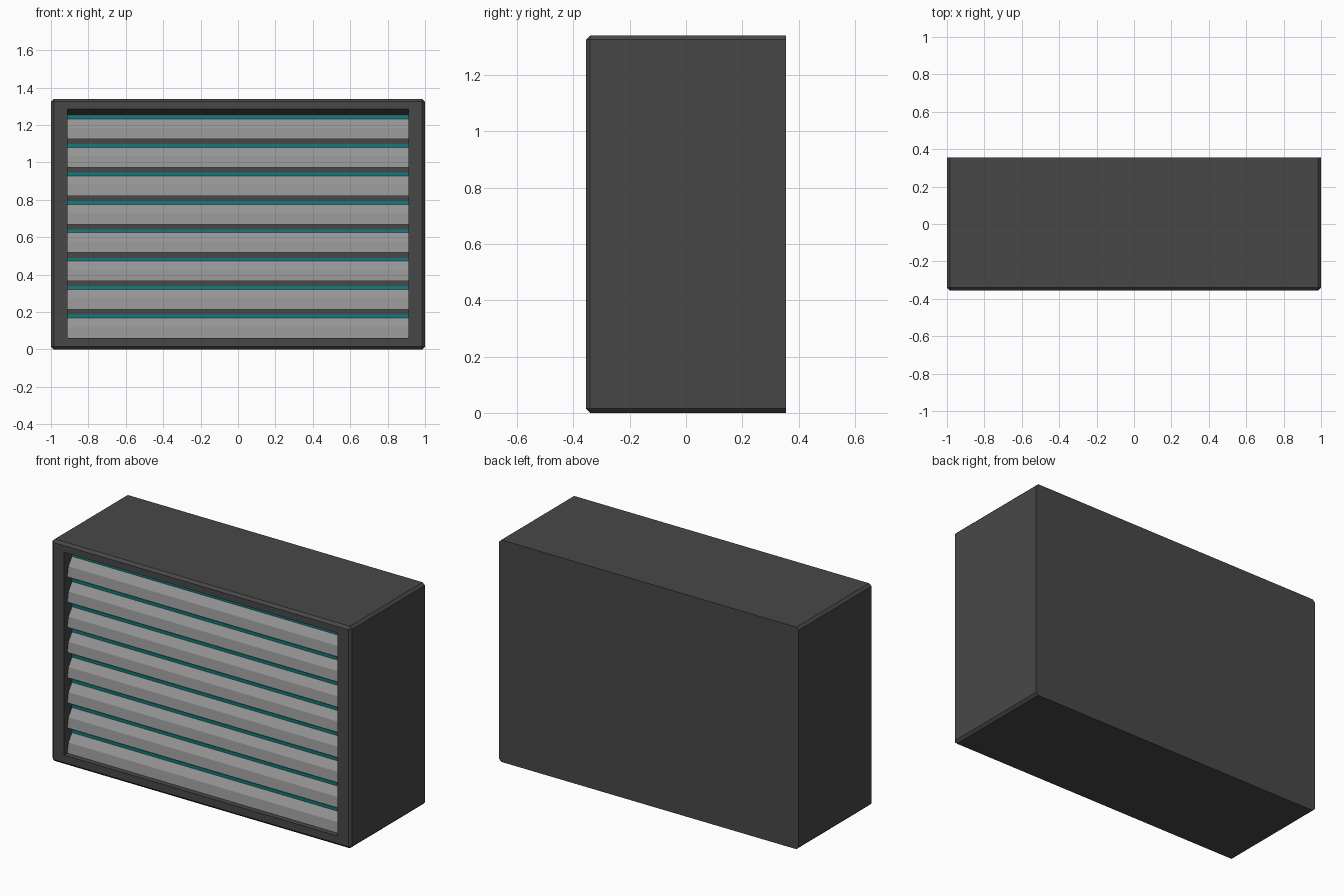
import bpy, bmesh

if "Cube" in bpy.data.objects:
    bpy.data.objects.remove(bpy.data.objects["Cube"])

W, D, H = 2.0, 0.71, 1.34      # overall size
CH = 0.015                     # edge chamfer
OX, OZ0, OZ1 = 0.912, 0.06, 1.285   # opening half width, bottom, top
BACK = -0.275                  # depth of the recess floor


def material(name, rgb):
    m = bpy.data.materials.new(name)
    m.diffuse_color = (*rgb, 1.0)
    m.use_nodes = True
    m.node_tree.nodes["Principled BSDF"].inputs["Base Color"].default_value = m.diffuse_color
    return m


def make_object(name, bm, mat):
    bmesh.ops.recalc_face_normals(bm, faces=bm.faces)
    me = bpy.data.meshes.new(name)
    bm.to_mesh(me)
    bm.free()
    me.materials.append(mat)
    ob = bpy.data.objects.new(name, me)
    bpy.context.collection.objects.link(ob)
    return ob


def extrude_profile(name, pts, z, half, mat):
    """Closed (y, z) profile swept along x from -half to half."""
    bm = bmesh.new()
    a = [bm.verts.new((-half, y, z + h)) for y, h in pts]
    b = [bm.verts.new((half, y, z + h)) for y, h in pts]
    bm.faces.new(a)
    bm.faces.new(b[::-1])
    for i in range(len(pts)):
        j = (i + 1) % len(pts)
        bm.faces.new((a[i], b[i], b[j], a[j]))
    return make_object(name, bm, mat)


charcoal = material("charcoal casing", (0.064, 0.064, 0.064))
grey = material("grey slat", (0.30, 0.30, 0.30))
teal = material("teal strip", (0.005, 0.20, 0.21))

# Casing: box chamfered everywhere except around the back
bm = bmesh.new()
bmesh.ops.create_cube(bm, size=1)
for v in bm.verts:
    v.co = (v.co.x * W, v.co.y * D, (v.co.z + 0.5) * H)
edges = [e for e in bm.edges if any(v.co.y < 0 for v in e.verts)]
bmesh.ops.bevel(bm, geom=edges, offset=CH, segments=1, affect='EDGES')

# Opening in the front, with a recess whose ceiling slopes down to the back
bm.faces.ensure_lookup_table()
front = min(bm.faces, key=lambda f: f.calc_center_median().y)
bmesh.ops.inset_individual(bm, faces=[front], thickness=0.04)
for v in front.verts:
    v.co.x = OX if v.co.x > 0 else -OX
    v.co.z = OZ1 if v.co.z > H / 2 else OZ0
inner = bmesh.ops.extrude_discrete_faces(bm, faces=[front])["faces"][0]
for v in inner.verts:
    v.co.y = BACK
    if v.co.z > H / 2:
        v.co.z = 1.255
make_object("casing", bm, charcoal)

# Eight louvre slats, each with a teal strip along its top edge
slat = [(-0.325, 0), (-0.315, 0.06), (-0.28, 0.107), (BACK, 0.107), (BACK, 0)]
strip = [(-0.281, 0.107), (-0.281, 0.125), (BACK, 0.125), (BACK, 0.107)]
for i in range(8):
    z = 0.061 + 0.152 * i
    extrude_profile(f"slat_{i + 1}", slat, z, OX, grey)
    extrude_profile(f"strip_{i + 1}", strip, z, OX, teal)
